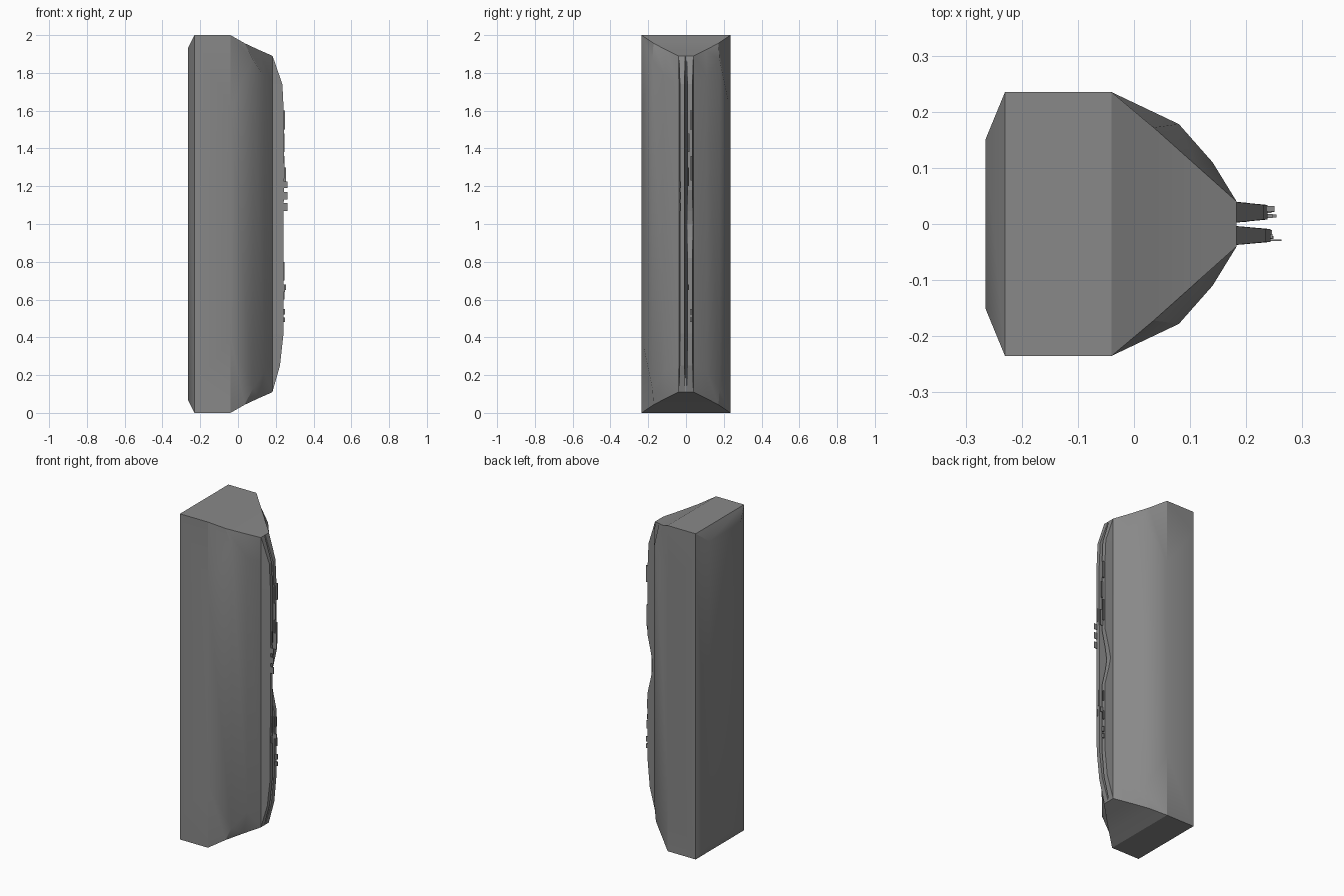
import bpy, bmesh, math

if "Cube" in bpy.data.objects:
    bpy.data.objects.remove(bpy.data.objects["Cube"])

def material(name, value):
    m = bpy.data.materials.new(name)
    m.diffuse_color = (value, value, value, 1)
    m.use_nodes = True
    m.node_tree.nodes["Principled BSDF"].inputs["Base Color"].default_value = m.diffuse_color
    return m

hull_grey = material("hull grey", 0.25)

def finish(bm, name, smooth=None):
    bmesh.ops.remove_doubles(bm, verts=bm.verts, dist=1e-5)
    bmesh.ops.recalc_face_normals(bm, faces=bm.faces)
    me = bpy.data.meshes.new(name)
    bm.to_mesh(me)
    bm.free()
    ob = bpy.data.objects.new(name, me)
    bpy.context.collection.objects.link(ob)
    me.materials.append(hull_grey)
    if smooth:
        bpy.context.view_layer.objects.active = ob
        ob.select_set(True)
        bpy.ops.object.shade_smooth_by_angle(angle=math.radians(smooth))
        ob.select_set(False)
    return ob

def loft(name, rings, smooth=None):
    bm = bmesh.new()
    rows = [[bm.verts.new(p) for p in r] for r in rings]
    n = len(rows[0])
    for a, b in zip(rows, rows[1:]):
        for i in range(n):
            bm.faces.new((a[i], a[(i + 1) % n], b[(i + 1) % n], b[i]))
    return bm, rows

# Hull: columns of (x, y, half height), at the end rim and on the bulged flank
rim = [(-.265, .15, .93), (-.23, .235, 1), (-.04, .235, 1),
       (.035, .172, .957), (.11, .105, .922), (.183, .04, .89)]
flank = [(-.265, .15, .93), (-.23, .235, .87), (-.04, .235, .6),
         (.08, .178, .87), (.14, .11, .78), (.183, .04, .74)]

def ring(cols, sign):
    half = [(x, y, 1 + sign * h) for x, y, h in cols]
    return half + [(x, -y, z) for x, y, z in reversed(half)]

bm, rows = loft("hull", [ring(rim, -1), ring(flank, -1), ring(flank, 1), ring(rim, 1)])
for r in (rows[0], rows[-1]):
    bm.faces.new((r[0], r[1], r[-2], r[-1]))        # back chamfer
    for i in range(1, 5):                           # flat end, then slopes to the front
        bm.faces.new((r[i], r[i + 1], r[-2 - i], r[-1 - i]))
finish(bm, "hull", 28)

# Front ridges: each station is (z, outer x, taper of the tip)
def ridge(name, stations, y0, y1):
    rings = []
    for z, x, t in stations:
        rings.append([(.175, y0, z), (x, y0 + t, z), (x, y1 - t, z), (.175, y1, z)])
    bm, rows = loft(name, rings)
    bm.faces.new(rows[0])
    bm.faces.new(rows[-1])
    return finish(bm, name)

ridge("long_ridge", [(.11, .182, .001), (.25, .222, .005), (.42, .241, .006),
                     (1.58, .243, .006), (1.74, .235, .006), (1.89, .183, .001)], -.038, -.003)
ridge("notched_ridge", [(.11, .182, .001), (.25, .222, .005), (.42, .238, .006),
                        (.82, .238, .006), (.93, .212, .004), (1.0, .200, .002),
                        (1.07, .212, .004), (1.18, .238, .006), (1.58, .238, .006),
                        (1.74, .231, .006), (1.89, .183, .001)], .002, .04)

# Small surface blocks on the ridges: (y, z low, z high, x tip, width)
blocks = [(-.029, 1.19, 1.225, .263, .003), (-.029, 1.13, 1.17, .263, .003),
          (-.029, 1.07, 1.11, .263, .003), (-.022, 1.24, 1.32, .247, .008),
          (-.014, .70, .80, .246, .007), (-.024, .64, .68, .249, .005),
          (.027, 1.50, 1.60, .25, .010), (.014, 1.38, 1.48, .247, .007),
          (.027, 1.23, 1.36, .247, .008), (.014, 1.20, 1.30, .254, .005),
          (.026, .48, .505, .25, .010), (.026, .52, .55, .25, .010),
          (.027, .60, .65, .245, .008), (.014, .65, .68, .253, .005),
          (.024, .72, .78, .245, .008)]
bm = bmesh.new()
for y, z0, z1, x, w in blocks:
    vs = bmesh.ops.create_cube(bm, size=1)["verts"]
    for v in vs:
        v.co = ((.225 + x) / 2 + v.co.x * (x - .225), y + v.co.y * w,
                (z0 + z1) / 2 + v.co.z * (z1 - z0))
finish(bm, "ridge_blocks")
